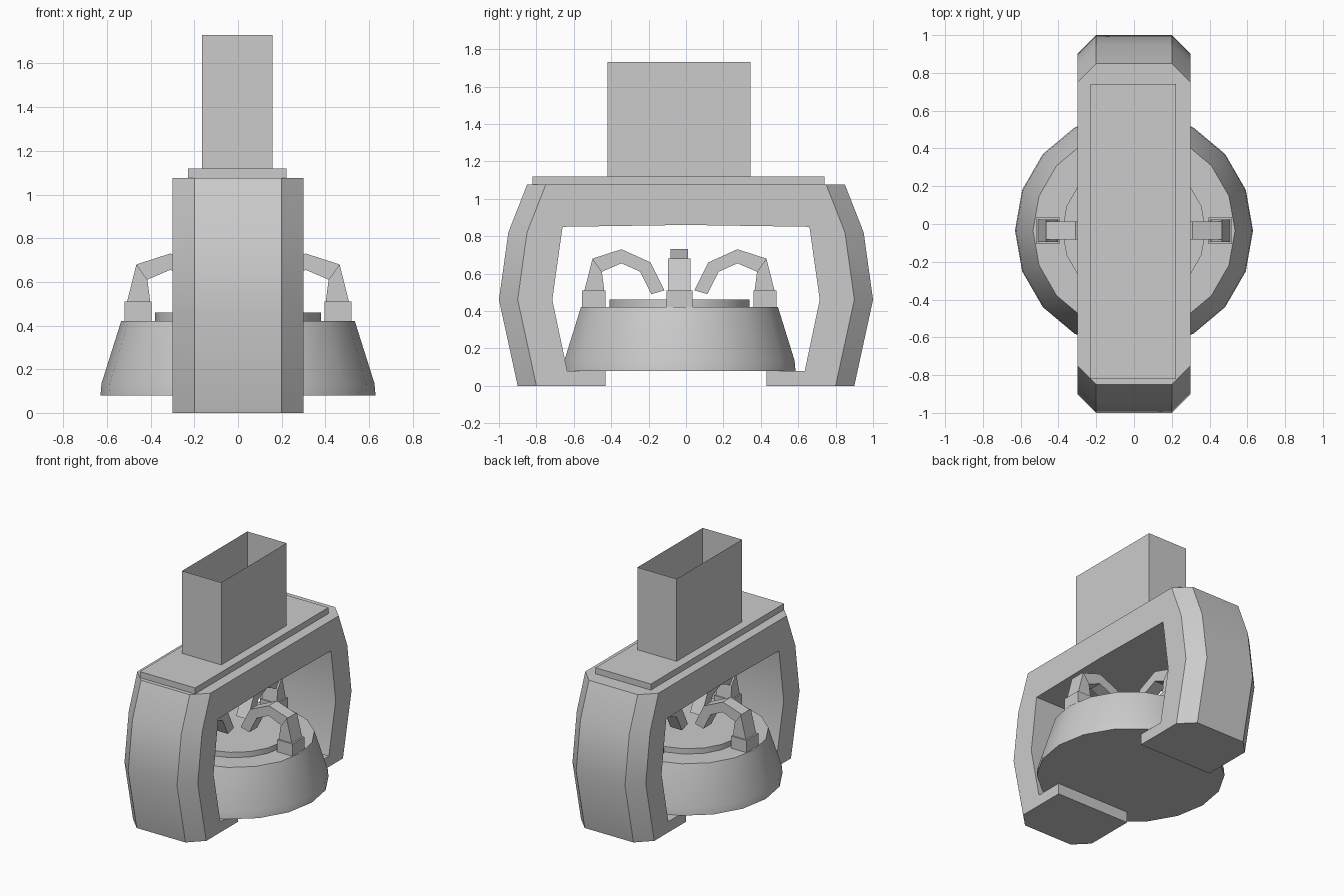
import bpy
from math import cos, sin, pi, radians

if "Cube" in bpy.data.objects:
    bpy.data.objects.remove(bpy.data.objects["Cube"])

CY = -0.035  # centre of the round base along y


def make(name, verts, faces, smooth=False):
    me = bpy.data.meshes.new(name)
    me.from_pydata(verts, [], faces)
    ob = bpy.data.objects.new(name, me)
    bpy.context.collection.objects.link(ob)
    bpy.ops.object.select_all(action='DESELECT')
    bpy.context.view_layer.objects.active = ob
    ob.select_set(True)
    bpy.ops.object.mode_set(mode='EDIT')
    bpy.ops.mesh.select_all(action='SELECT')
    bpy.ops.mesh.normals_make_consistent(inside=False)
    bpy.ops.object.mode_set(mode='OBJECT')
    if smooth:
        bpy.ops.object.shade_smooth_by_angle(angle=radians(30))
    return ob


def loft(name, rings, smooth=False, bottom=True, top=True):
    """Skin equal-length closed rings, with optional end caps."""
    n = len(rings[0])
    verts = [v for r in rings for v in r]
    faces = [(k * n + i, k * n + (i + 1) % n, (k + 1) * n + (i + 1) % n, (k + 1) * n + i)
             for k in range(len(rings) - 1) for i in range(n)]
    if bottom:
        faces.append(tuple(reversed(range(n))))
    if top:
        faces.append(tuple(range((len(rings) - 1) * n, len(rings) * n)))
    return make(name, verts, faces, smooth)


def rect(x0, x1, y0, y1, z):
    return [(x0, y0, z), (x1, y0, z), (x1, y1, z), (x0, y1, z)]


def circle(r, z, n=18):
    return [(r * cos(2 * pi * i / n), CY + r * sin(2 * pi * i / n), z) for i in range(n)]


def radial(name, profile, half, angle):
    """Extrude a (radius, z) profile sideways, then turn it about the base centre."""
    ob = loft(name, [[(r, s, z) for r, z in profile] for s in (-half, half)])
    ob.location = (0, CY, 0)
    ob.rotation_euler = (0, 0, angle)


# Arched frame: side profile lofted across x, outer corners chamfered
outer = [(.90, 0), (1.0, .46), (.95, .82), (.85, 1.075)]
inner = [(.43, 0), (.43, .08), (.635, .08), (.715, .46), (.66, .85)]


def frame_ring(x, inset):
    out = [(y - inset, z) for y, z in outer]
    pts = out + [(-y, z) for y, z in reversed(out)]
    pts += [(-y, z) for y, z in inner] + [(0, .86)] + list(reversed(inner))
    return [(x, y, z) for y, z in pts]


loft("arched_frame", [frame_ring(-.3, .1), frame_ring(-.2, 0),
                      frame_ring(.2, 0), frame_ring(.3, .1)], smooth=True)

# Plate and open-topped chute
loft("top_plate", [rect(-.23, .223, -.82, .74, 1.07), rect(-.23, .223, -.82, .74, 1.12)])
loft("open_chute", [rect(-.165, .157, -.42, .345, 1.12), rect(-.165, .157, -.42, .345, 1.73)],
     bottom=False, top=False)

# Round base with a raised disc
loft("round_base", [circle(.63, .08), circle(.625, .135), circle(.535, .42)], smooth=True)
loft("raised_disc", [circle(.38, .42), circle(.38, .46)], smooth=True)

# Four claws around the base
foot = [(.395, .415), (.52, .415), (.52, .51), (.395, .51)]
post = [(.402, .51), (.508, .51), (.465, .68), (.415, .61)]
hook = [(.415, .61), (.465, .68), (.31, .73), (.155, .66), (.08, .51),
        (.15, .49), (.21, .61), (.31, .655)]
for i in range(4):
    a = i * pi / 2
    radial(f"claw_foot_{i}", foot, .07, a)
    radial(f"claw_post_{i}", post, .06, a)
    radial(f"claw_hook_{i}", hook, .047, a)
